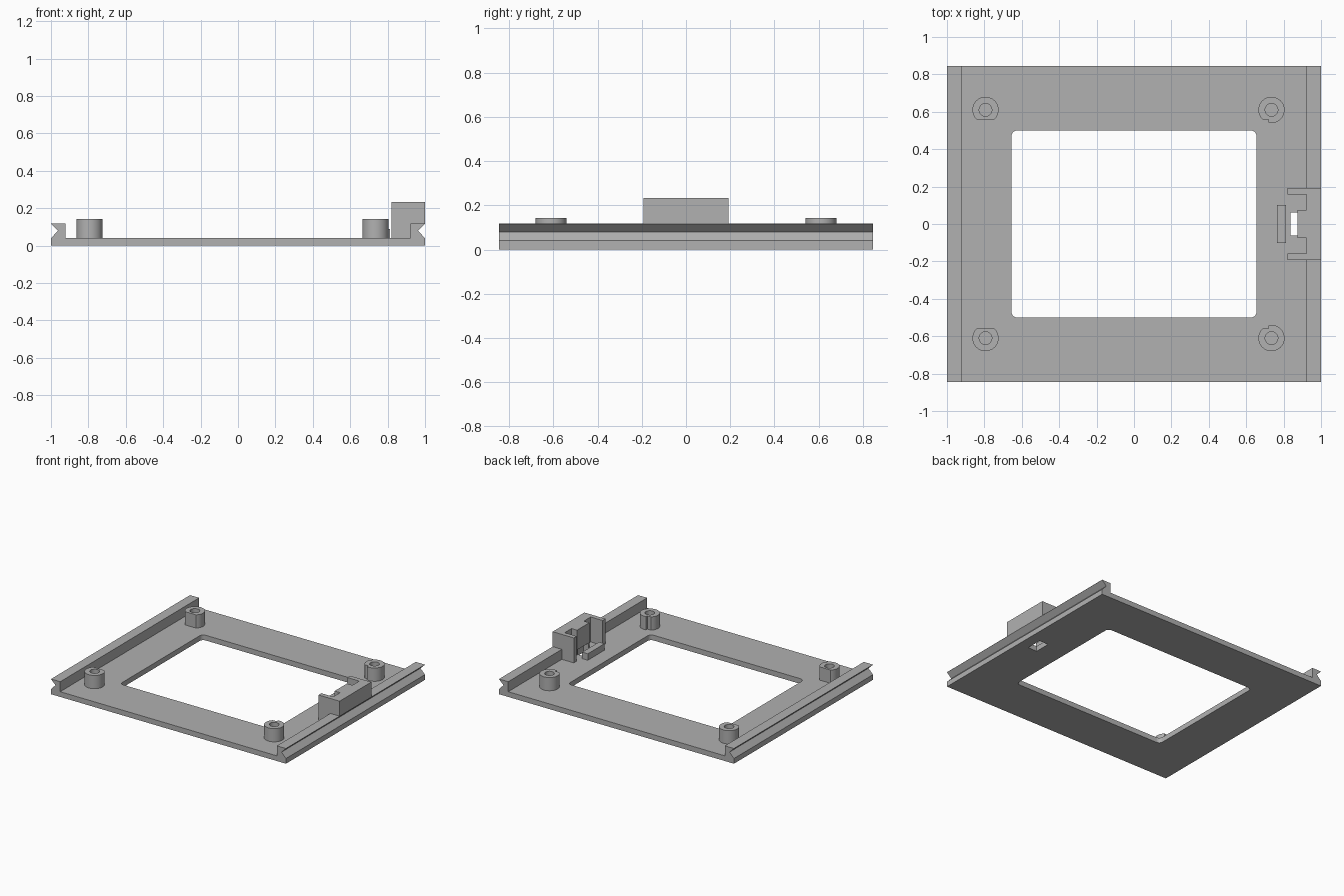
import bpy, bmesh, math
from mathutils import Vector

cube = bpy.data.objects.get("Cube")
if cube:
    bpy.data.objects.remove(cube, do_unlink=True)

grey = bpy.data.materials.new("plain_grey")
grey.use_nodes = True
colour = (0.44, 0.44, 0.44, 1)
grey.diffuse_color = colour
grey.node_tree.nodes["Principled BSDF"].inputs["Base Color"].default_value = colour


def prism(name, outline, low, high, along_y=False):
    """Extrude a closed outline along z, or an x-z outline along y."""
    bm = bmesh.new()
    place = (lambda a, b: (a, low, b)) if along_y else (lambda a, b: (a, b, low))
    face = bm.faces.new([bm.verts.new(place(a, b)) for a, b in outline])
    grown = bmesh.ops.extrude_face_region(bm, geom=[face])["geom"]
    depth = high - low
    shift = Vector((0, depth, 0)) if along_y else Vector((0, 0, depth))
    moved = [v for v in grown if isinstance(v, bmesh.types.BMVert)]
    bmesh.ops.translate(bm, verts=moved, vec=shift)
    bmesh.ops.recalc_face_normals(bm, faces=bm.faces)
    mesh = bpy.data.meshes.new(name)
    bm.to_mesh(mesh)
    bm.free()
    mesh.materials.append(grey)
    obj = bpy.data.objects.new(name, mesh)
    bpy.context.collection.objects.link(obj)
    return obj


def rect(x0, x1, y0, y1):
    return [(x0, y0), (x1, y0), (x1, y1), (x0, y1)]


def arc(cx, cy, r, start, sweep, n):
    return [(cx + r * math.cos(start + sweep * i / n),
             cy + r * math.sin(start + sweep * i / n)) for i in range(n + 1)]


def circle(cx, cy, r, n=40):
    return arc(cx, cy, r, 0, math.tau, n)[:-1]


def combine(obj, other, operation):
    """Apply a boolean and remove the helper."""
    mod = obj.modifiers.new("join_or_cut", 'BOOLEAN')
    mod.operation, mod.solver, mod.object = operation, 'EXACT', other
    bpy.context.view_layer.objects.active = obj
    bpy.ops.object.modifier_apply(modifier=mod.name)
    bpy.data.objects.remove(other, do_unlink=True)


def smooth(obj):
    bpy.ops.object.select_all(action='DESELECT')
    obj.select_set(True)
    bpy.context.view_layer.objects.active = obj
    bpy.ops.object.shade_smooth_by_angle(angle=math.radians(30))


FLOOR, RAIL, TOP, HALF_Y = 0.04, 0.117, 0.232, 0.845

# Base plate with a raised rail on each side
section = [(-1, 0), (1, 0), (1, RAIL), (0.922, RAIL), (0.922, FLOOR),
           (-0.922, FLOOR), (-0.922, RAIL), (-1, RAIL)]
frame = prism("frame_plate", section, -HALF_Y, HALF_Y, along_y=True)

# Rounded window
wx, wy, r = 0.655, 0.5, 0.03
window = []
for i, (sx, sy) in enumerate([(1, 1), (-1, 1), (-1, -1), (1, -1)]):
    window += arc(sx * (wx - r), sy * (wy - r), r, i * math.pi / 2, math.pi / 2, 6)
combine(frame, prism("window_cutter", window, -0.1, 0.2), 'DIFFERENCE')

# Latch housing: two arms and a centre tongue
half = [(1, 0.193), (0.82, 0.193), (0.82, 0.158), (0.922, 0.158),
        (0.922, 0.075), (0.875, 0.075)]
housing = half + [(x, -y) for x, y in reversed(half)]
combine(frame, prism("latch_housing", housing, 0.02, TOP), 'UNION')

# Slot through the plate below the tongue
combine(frame, prism("slot_cutter", rect(0.838, 0.915, -0.062, 0.062), -0.1, 0.08), 'DIFFERENCE')

# V grooves along the outer sides
for s in (-1, 1):
    groove = [(s * 0.962, 0.079), (s * 1.003, FLOOR - 0.003),
              (s * 1.1, FLOOR - 0.003), (s * 1.1, RAIL), (s * 1.001, RAIL)]
    combine(frame, prism("groove_cutter", groove, -1, 1, along_y=True), 'DIFFERENCE')
smooth(frame)

# Low stop bar in front of the latch
prism("latch_stop", rect(0.765, 0.812, -0.102, 0.102), FLOOR, 0.09)

# Screw posts, trimmed on the side facing the window
for side, cx in (("right", -0.794), ("left", 0.735)):
    for end, s in (("front", -1), ("back", 1)):
        cy = s * 0.61
        post = prism(f"{end}_{side}_post", circle(cx, cy, 0.07), FLOOR, 0.142)
        combine(post, prism("bore_cutter", circle(cx, cy, 0.034), 0, 0.2), 'DIFFERENCE')
        edge = cx + 0.1 if side == "right" else cx - 0.015
        ys = sorted((cy - s * 0.052, cy - s * 0.1))
        combine(post, prism("trim_cutter", rect(cx - 0.1, edge, *ys), 0, 0.2), 'DIFFERENCE')
        smooth(post)
